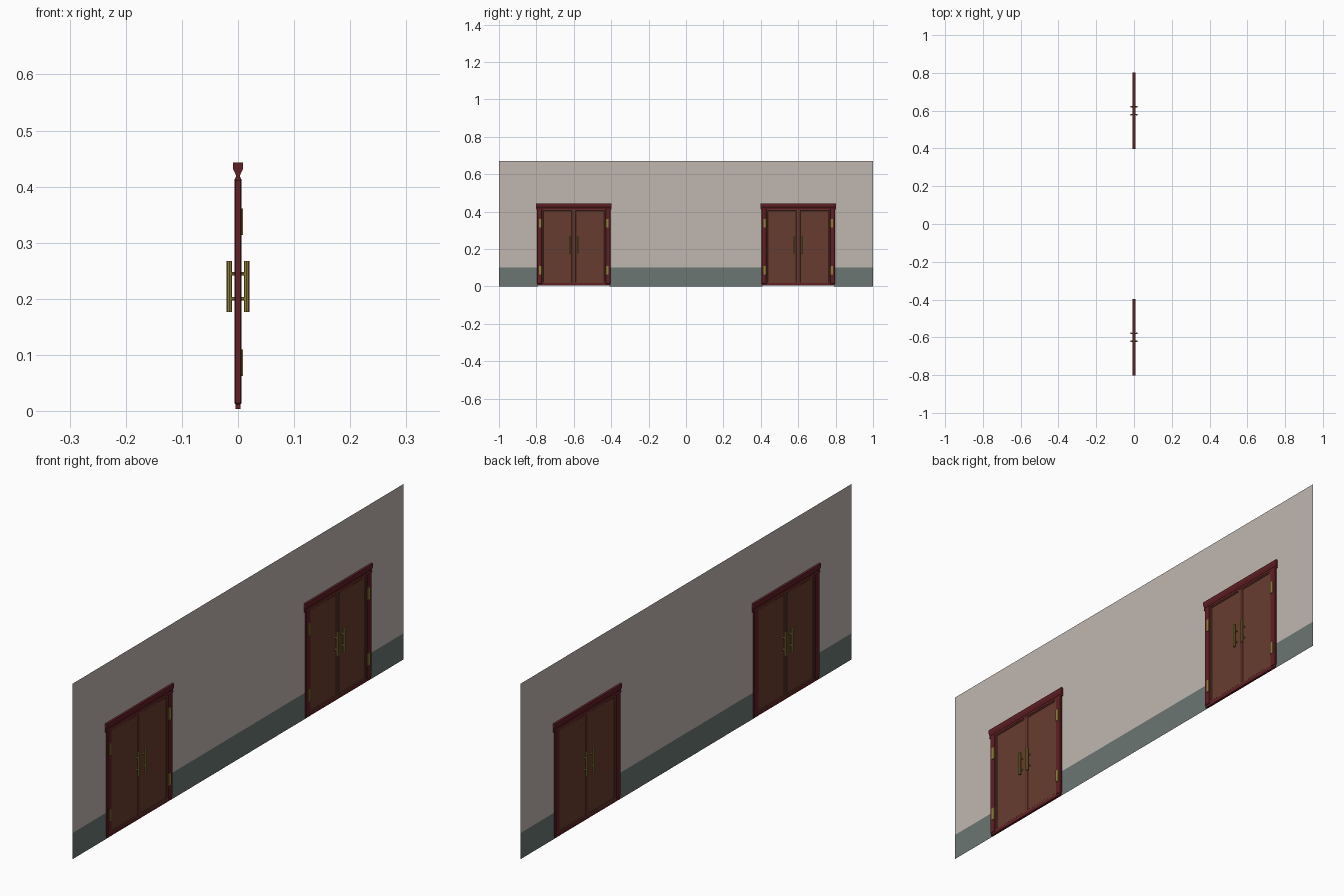
import bpy, bmesh, math
from mathutils import Matrix

if "Cube" in bpy.data.objects:
    bpy.data.objects.remove(bpy.data.objects["Cube"])


def material(name, rgb):
    m = bpy.data.materials.new(name)
    m.diffuse_color = (*rgb, 1)
    m.use_nodes = True
    m.node_tree.nodes["Principled BSDF"].inputs["Base Color"].default_value = m.diffuse_color
    return m


PLASTER = material("warm grey plaster", (0.53, 0.47, 0.43))
DADO = material("grey green paint", (0.145, 0.18, 0.165))
WOOD = material("brown wood", (0.135, 0.046, 0.028))
RED = material("dark red wood", (0.115, 0.014, 0.018))
BRASS = material("brass", (0.28, 0.21, 0.04))


def finish(bm, name, *mats):
    mesh = bpy.data.meshes.new(name)
    bm.to_mesh(mesh)
    bm.free()
    for m in mats:
        mesh.materials.append(m)
    ob = bpy.data.objects.new(name, mesh)
    bpy.context.collection.objects.link(ob)
    return ob


def box_bm(x, y, z):
    bm = bmesh.new()
    bmesh.ops.create_cube(bm, size=1)
    for v in bm.verts:
        for i, (lo, hi) in enumerate((x, y, z)):
            v.co[i] = hi if v.co[i] > 0 else lo
    return bm


def box(name, x, y, z, mat, bevel=0):
    bm = box_bm(x, y, z)
    if bevel:
        bmesh.ops.bevel(bm, geom=bm.edges[:], offset=bevel, segments=1, affect='EDGES')
    return finish(bm, name, mat)


def moulding(name, half_profile, y0, y1, mat):
    """Symmetric (x, z) profile swept along y."""
    pts = half_profile + [(-x, z) for x, z in reversed(half_profile)]
    bm = bmesh.new()
    face = bm.faces.new([bm.verts.new((x, y0, z)) for x, z in pts])
    ext = bmesh.ops.extrude_face_region(bm, geom=[face])
    for v in ext["geom"]:
        if isinstance(v, bmesh.types.BMVert):
            v.co.y = y1
    bmesh.ops.recalc_face_normals(bm, faces=bm.faces[:])
    return finish(bm, name, mat)


def rod(bm, radius, length, matrix):
    bmesh.ops.create_cone(bm, cap_ends=True, segments=8, radius1=radius,
                          radius2=radius, depth=length, matrix=matrix)


# Wall sheet with two doorways and a painted lower band
bm = bmesh.new()
ys = [-1, -0.79, -0.41, 0.41, 0.79, 1]
zs = [0, 0.1, 0.425, 0.67]
for i in range(5):
    for k in range(3):
        if i in (1, 3) and k < 2:
            continue
        corners = [(ys[i], zs[k]), (ys[i + 1], zs[k]), (ys[i + 1], zs[k + 1]), (ys[i], zs[k + 1])]
        f = bm.faces.new([bm.verts.new((0, y, z)) for y, z in corners])
        f.material_index = 1 if k == 0 else 0
bmesh.ops.remove_doubles(bm, verts=bm.verts[:], dist=1e-5)
finish(bm, "wall", PLASTER, DADO)


def door_leaf(name, y0, y1):
    bm = box_bm((-0.0045, 0.0045), (y0, y1), (0.012, 0.414))
    bm.normal_update()
    # recessed panel on each side
    sides = [f for f in bm.faces if abs(f.normal.x) > 0.9]
    bmesh.ops.inset_individual(bm, faces=sides, thickness=0.011)
    bmesh.ops.inset_individual(bm, faces=sides, thickness=0.003, depth=-0.002)
    return finish(bm, name, WOOD)


for c in (-0.6, 0.6):
    # Frame: jambs, threshold and cornice
    for s in (-1, 1):
        ya, yb = sorted((c + s * 0.17, c + s * 0.197))
        box("door_jamb", (-0.0065, 0.0065), (ya, yb), (0.012, 0.415), RED, 0.0022)
    box("threshold", (-0.0045, 0.0045), (c - 0.195, c + 0.195), (0.004, 0.017), RED)
    moulding("cornice", [(0.0055, 0.41), (0.0035, 0.42), (0.0085, 0.431), (0.0085, 0.443)],
             c - 0.203, c + 0.203, RED)

    for s in (-1, 1):
        # Door leaves
        ya, yb = sorted((c + s * 0.0015, c + s * 0.171))
        door_leaf("door_leaf", ya, yb)
        # Hinges on one side only
        ya, yb = sorted((c + s * 0.172, c + s * 0.185))
        for z in (0.0865, 0.3375):
            box("hinge", (0.004, 0.0092), (ya, yb), (z - 0.0235, z + 0.0235), BRASS)
        # Pull handles on both faces, joined through the leaf
        y = c + s * 0.021
        bm = bmesh.new()
        for x in (-0.0155, 0.0155):
            rod(bm, 0.005, 0.091, Matrix.Translation((x, y, 0.2225)))
        for z in (0.2, 0.245):
            rod(bm, 0.003, 0.031,
                Matrix.Translation((0, y, z)) @ Matrix.Rotation(math.pi / 2, 4, 'Y'))
        finish(bm, "pull_handle", BRASS)
    # Dark strip where the leaves meet
    box("meeting_strip", (-0.0042, 0.0042), (c - 0.003, c + 0.003), (0.014, 0.412), RED)
